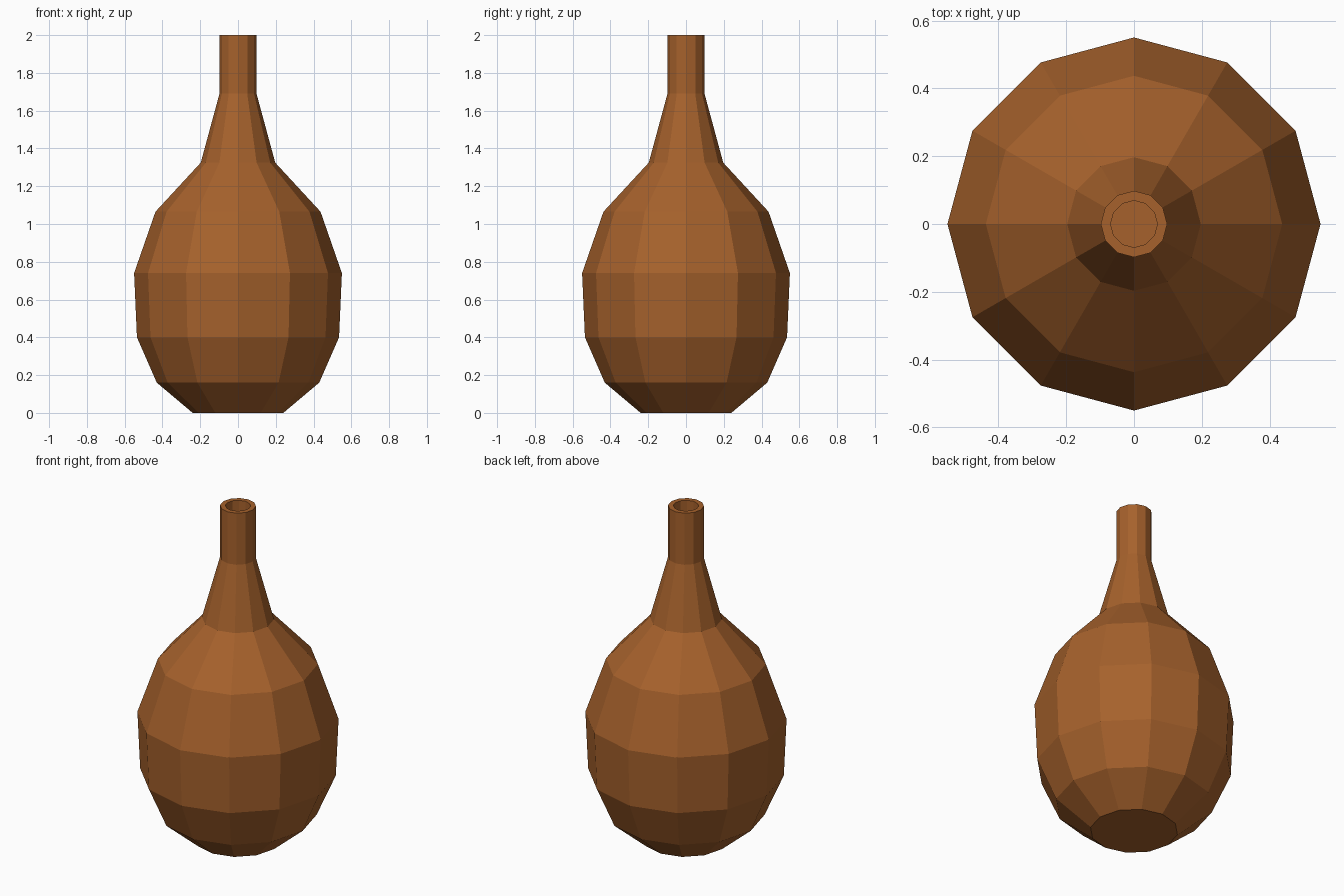
import bpy, bmesh
from math import pi, cos, sin

if "Cube" in bpy.data.objects:
    bpy.data.objects.remove(bpy.data.objects["Cube"])

SIDES = 12

# Outer profile (radius, height) from the foot to the rim
outer = [(0.24, 0), (0.43, 0.16), (0.535, 0.40), (0.55, 0.74),
         (0.437, 1.065), (0.197, 1.325), (0.098, 1.69), (0.098, 2.0)]
# Inner wall, from the rim back down to the floor
inner = [(0.069, 2.0), (0.069, 1.69), (0.168, 1.315), (0.41, 1.05),
         (0.52, 0.735), (0.505, 0.41), (0.405, 0.175), (0.23, 0.03)]

# Hollow bottle: one ring of vertices per profile point, bridged with quads
bm = bmesh.new()
rings = [[bm.verts.new((r * cos(2 * pi * i / SIDES), r * sin(2 * pi * i / SIDES), z))
          for i in range(SIDES)] for r, z in outer + inner]
for a, b in zip(rings, rings[1:]):
    for i in range(SIDES):
        j = (i + 1) % SIDES
        bm.faces.new((a[i], a[j], b[j], b[i]))
bm.faces.new(rings[0][::-1])   # underside
bm.faces.new(rings[-1])        # inside floor
bmesh.ops.recalc_face_normals(bm, faces=bm.faces)

mesh = bpy.data.meshes.new("bottle")
bm.to_mesh(mesh)
bm.free()
bottle = bpy.data.objects.new("bottle", mesh)
bpy.context.collection.objects.link(bottle)

# Brown clay colour
clay = bpy.data.materials.new("brown_clay")
clay.diffuse_color = (0.38, 0.12, 0.025, 1)
clay.use_nodes = True
clay.node_tree.nodes["Principled BSDF"].inputs["Base Color"].default_value = clay.diffuse_color
mesh.materials.append(clay)
